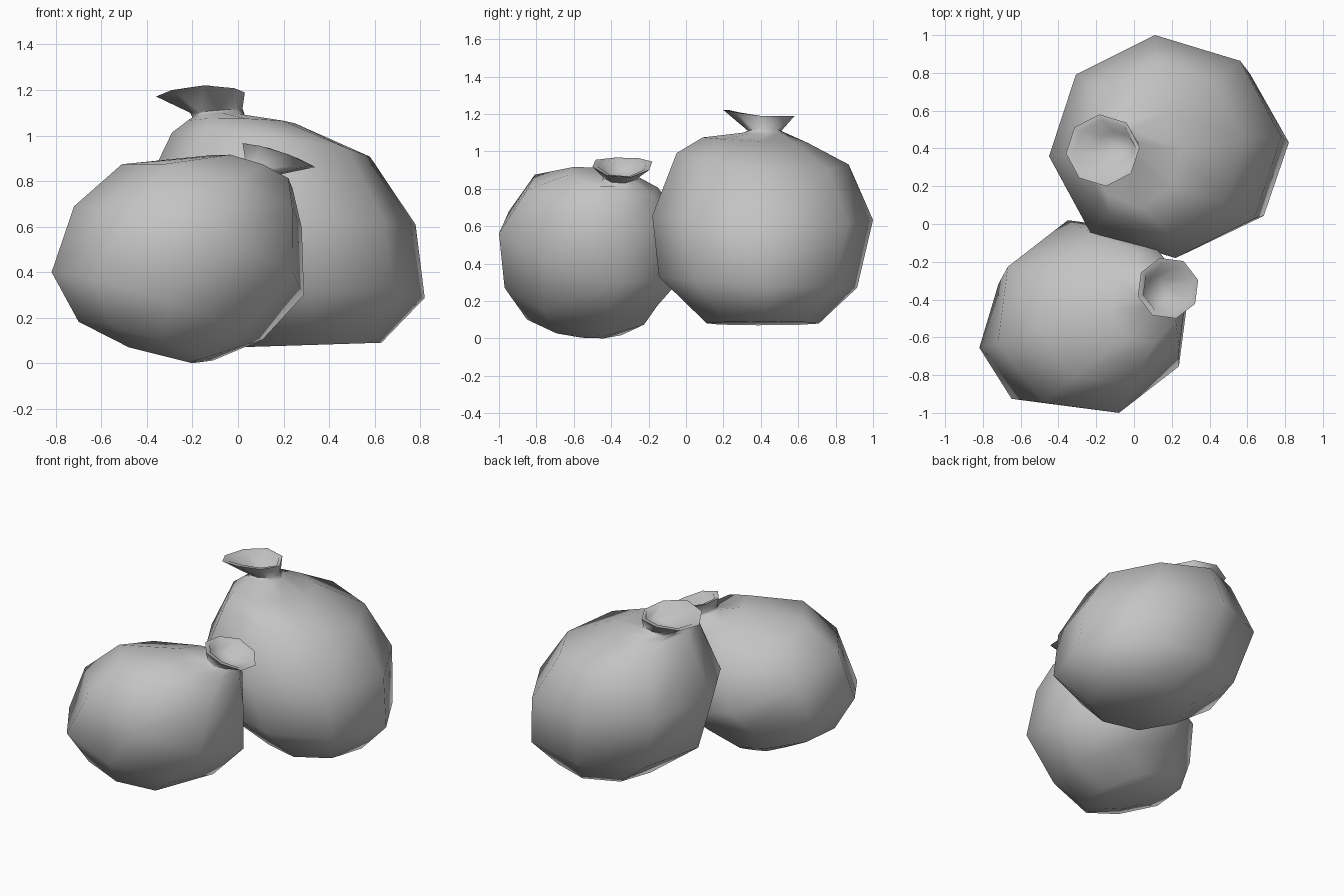
import bpy, bmesh, math
from mathutils import Vector

old = bpy.data.objects.get("Cube")
if old:
    bpy.data.objects.remove(old, do_unlink=True)

cloth = bpy.data.materials.new("grey_cloth")
cloth.use_nodes = True
GREY = (0.55, 0.55, 0.55, 1)
cloth.diffuse_color = GREY
cloth.node_tree.nodes["Principled BSDF"].inputs["Base Color"].default_value = GREY
SIDES = 8


def ring(bm, left, right, y, half, turn, lean=0.0, bow=0.0, skew=0.0):
    """Tilted eight-sided loop spanning left to right (x, z) and y +- half.
    lean tips it along y, bow lifts its front and back, skew shears it in x."""
    a = Vector((left[0], y, left[1]))
    b = Vector((right[0], y, right[1]))
    u, v, lift = (b - a) / 2, Vector((skew, half, lean)), Vector((0, 0, bow))
    angles = [turn + i * math.tau / SIDES for i in range(SIDES)]
    grow = 1 / max(math.cos(t) for t in angles)
    return [bm.verts.new((a + b) / 2 + grow * (u * math.cos(t) + v * math.sin(t))
                         + lift * math.sin(t) ** 2) for t in angles]


def sack(name, turn, rings):
    """Skin the loops from the base, up the outside, and down into the mouth."""
    bm = bmesh.new()
    loops = [ring(bm, l, r, y, h, math.radians(turn), *extra)
             for l, r, y, h, *extra in rings]
    for lo, hi in zip(loops, loops[1:]):
        for i in range(SIDES):
            j = (i + 1) % SIDES
            bm.faces.new((lo[i], lo[j], hi[j], hi[i]))
    bm.faces.new(loops[0][::-1])
    bm.faces.new(loops[-1])
    bmesh.ops.recalc_face_normals(bm, faces=bm.faces)
    mesh = bpy.data.meshes.new(name)
    bm.to_mesh(mesh)
    bm.free()
    mesh.materials.append(cloth)
    obj = bpy.data.objects.new(name, mesh)
    bpy.context.collection.objects.link(obj)
    bpy.ops.object.select_all(action='DESELECT')
    obj.select_set(True)
    bpy.context.view_layer.objects.active = obj
    bpy.ops.object.shade_smooth_by_angle(angle=math.radians(75))


# Upright sack at the back: body, neck, flared rim, inside of the mouth
sack("back_sack", 5, [
    ((0.0, 0.07), (0.63, 0.09), 0.41, 0.30),
    ((-0.33, 0.31), (0.82, 0.29), 0.385, 0.53, -0.03),
    ((-0.45, 0.68), (0.78, 0.61), 0.41, 0.59, -0.015),
    ((-0.29, 1.01), (0.58, 0.91), 0.41, 0.46, -0.035),
    ((-0.22, 1.065), (0.25, 1.055), 0.37, 0.28, -0.015),
    ((-0.20, 1.08), (0.03, 1.09), 0.42, 0.11, 0, 0.015),
    ((-0.21, 1.10), (0.02, 1.12), 0.42, 0.09),
    ((-0.36, 1.17), (0.03, 1.19), 0.39, 0.19, -0.015, 0.025),
    ((-0.32, 1.17), (0.01, 1.19), 0.39, 0.16, -0.015, 0.025),
    ((-0.19, 1.11), (0.0, 1.13), 0.42, 0.07),
])

# Slumped sack at the front, leaning toward its mouth
sack("front_sack", 15, [
    ((-0.48, 0.07), (-0.20, 0.0), -0.48, 0.15),
    ((-0.70, 0.18), (-0.11, 0.01), -0.52, 0.33, 0, 0.03),
    ((-0.80, 0.39), (0.09, 0.11), -0.54, 0.43, -0.03, 0.03, 0.07),
    ((-0.72, 0.66), (0.29, 0.33), -0.49, 0.51, -0.11),
    ((-0.51, 0.85), (0.28, 0.62), -0.45, 0.40, -0.09),
    ((-0.12, 0.90), (0.24, 0.78), -0.39, 0.24, -0.05),
    ((0.02, 0.89), (0.20, 0.81), -0.35, 0.10),
    ((0.03, 0.905), (0.19, 0.83), -0.35, 0.09),
    ((0.02, 0.965), (0.34, 0.86), -0.34, 0.16, 0, 0.02),
    ((0.05, 0.955), (0.31, 0.865), -0.34, 0.13, 0, 0.02),
    ((0.05, 0.90), (0.18, 0.84), -0.35, 0.07),
])
